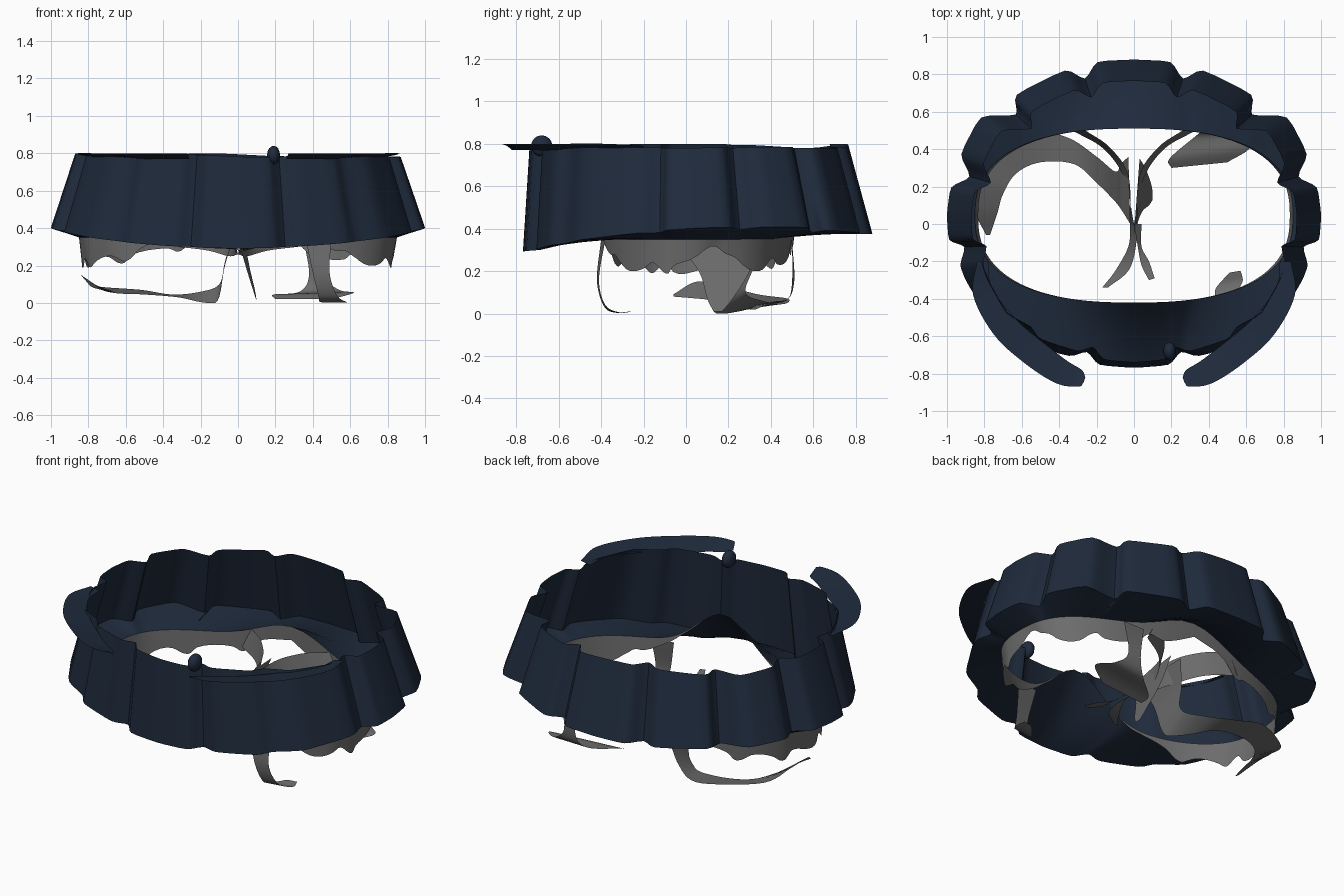
import bpy, bmesh, math
from mathutils import Vector

if "Cube" in bpy.data.objects:
    bpy.data.objects.remove(bpy.data.objects["Cube"])


def material(name, rgb):
    m = bpy.data.materials.new(name)
    m.diffuse_color = (*rgb, 1)
    m.use_nodes = True
    m.node_tree.nodes["Principled BSDF"].inputs["Base Color"].default_value = m.diffuse_color
    return m


NAVY = material("navy", (0.0135, 0.0235, 0.045))
GREY = material("grey", (0.15, 0.15, 0.15))


def grid_object(name, rows, mat, closed=False, angle=45):
    """Skin a list of equally long point rows with quads."""
    bm = bmesh.new()
    vs = [[bm.verts.new(p) for p in r] for r in rows]
    n = len(rows)
    for i in range(n if closed else n - 1):
        a, b = vs[i], vs[(i + 1) % n]
        for j in range(len(a) - 1):
            bm.faces.new((a[j], b[j], b[j + 1], a[j + 1]))
    bmesh.ops.recalc_face_normals(bm, faces=bm.faces[:])
    me = bpy.data.meshes.new(name)
    bm.to_mesh(me)
    bm.free()
    ob = bpy.data.objects.new(name, me)
    bpy.context.collection.objects.link(ob)
    me.materials.append(mat)
    bpy.ops.object.select_all(action='DESELECT')
    ob.select_set(True)
    bpy.context.view_layer.objects.active = ob
    bpy.ops.object.shade_smooth_by_angle(angle=math.radians(angle))
    return ob


def smooth_path(pts, steps=6):
    """Catmull-Rom curve through the points."""
    p = [Vector(q) for q in pts]
    p = [p[0] * 2 - p[1]] + p + [p[-1] * 2 - p[-2]]
    out = []
    for i in range(1, len(p) - 2):
        a, b, c, d = p[i - 1:i + 3]
        for k in range(steps):
            t = k / steps
            out.append(0.5 * (2 * b + (c - a) * t + (2 * a - 5 * b + 4 * c - d) * t * t
                              + (3 * b - a - 3 * c + d) * t ** 3))
    return out + [p[-2]]


def sheet(name, edge_a, edge_b, mat, sx=1):
    """Thin curved sheet between two edge curves."""
    flip = lambda e: [(x * sx, y, max(z, 0)) for x, y, z in smooth_path(e)]
    return grid_object(name, list(zip(flip(edge_a), flip(edge_b))), mat)


def bell(v, centre, width):
    return math.exp(-((v - centre) / width) ** 2)


# Pleated hem outline, right half from front to back, then mirrored
half = [(0, -.77), (.19, -.755), (.25, -.68), (.34, -.71), (.58, -.64), (.63, -.57),
        (.78, -.5), (.9, -.3), (.93, -.22), (.9, -.12), (.99, -.09), (1, .05),
        (.98, .2), (.87, .25), (.93, .37), (.82, .58), (.62, .58), (.64, .69),
        (.36, .83), (.26, .77), (.2, .87), (0, .88)]
hem = half + [(-x, y) for x, y in half[-2:0:-1]]
outline = []
for i, (x, y) in enumerate(hem):
    x2, y2 = hem[(i + 1) % len(hem)]
    outline += [(x + (x2 - x) * k / 4, y + (y2 - y) * k / 4) for k in range(4)]
# Soften the folds a little
n = len(outline)
outline = [tuple(.2 * outline[i - 1][c] + .6 * outline[i][c] + .2 * outline[(i + 1) % n][c]
                 for c in (0, 1)) for i in range(n)]
reach = max(x for x, y in outline)
outline = [(x / reach, y) for x, y in outline]


def opening(x, y):
    """Point of the inner opening facing an outline point; lip arches at front and back."""
    a = math.atan2((y - .045) / .82, x)
    c, s = math.cos(a), math.sin(a)
    px = .85 * math.copysign(abs(c) ** .8, c)
    py = .045 + .465 * math.copysign(abs(s) ** .8, s)
    lift = .25 * bell(px, .04, .24) if y < 0 else .15 * bell(px, 0, .3)
    return Vector((px, py, .35 + lift))


# Pleated band: flared wall, then the shelf turning in to the opening
rows, fringe = [], []
for i, (x, y) in enumerate(outline):
    zb = .33 + .05 * y + .07 * x * x
    ys = .87 if y > 0 else .96
    low = Vector((x, y, zb))
    top = Vector((x * .87, y * ys, .79 + .01 * math.sin(5 * x + 3 * y)))
    inner = opening(x, y)
    shelf = low.lerp(inner, .5)
    shelf.z = .5 * (zb + .35) + .25 * (inner.z - .35)
    rows.append([top, top.lerp(low, .5), low, shelf, inner])
    # Ragged fringe, deepest at the sides, with a notch on the right
    fade = min(1, max(0, (inner.y + .42) / .1))
    drop = fade * (.13 * abs(inner.x / .85) ** .7 + .025 * math.sin(i * .56) + .01)
    if inner.x > 0:
        drop *= 1 - .8 * bell(inner.y, .13, .09)
    if inner.y > .3:
        drop += .07 * bell(inner.x, 0, .3)
    end = Vector((inner.x * .98, inner.y, inner.z - max(drop, .003)))
    fringe.append([inner, inner.lerp(end, .5), end])
grid_object("pleated_band", rows, NAVY, closed=True)
grid_object("ragged_fringe", fringe, GREY, closed=True)

# Loose rim strips lying over the front corners
for side, sx in (("left", -1), ("right", 1)):
    sheet(side + "_rim_strip",
          [(.84, -.2, .79), (.86, -.38, .80), (.75, -.59, .80), (.59, -.74, .80),
           (.42, -.85, .80), (.30, -.87, .80), (.27, -.85, .80)],
          [(.78, -.2, .78), (.76, -.34, .78), (.63, -.51, .78), (.49, -.63, .77),
           (.36, -.73, .77), (.28, -.78, .77), (.26, -.82, .77)], NAVY, sx)

# Small lump on the front rim
bpy.ops.mesh.primitive_uv_sphere_add(segments=12, ring_count=8, radius=1, location=(.19, -.68, .79))
lump = bpy.context.object
lump.name = "rim_lump"
lump.scale = (.035, .05, .05)
lump.data.materials.append(NAVY)
bpy.ops.object.shade_smooth_by_angle()

# Left eye-shaped rim, ending in the upright centre wall
sheet("left_lower_rim",
      [(-.79, -.06, .09), (-.84, .05, .15), (-.82, .18, .13), (-.76, .34, .09), (-.52, .48, .07),
       (-.35, .46, .045), (-.2, .36, .06), (-.1, .28, .10), (-.07, .32, .22), (-.03, .36, .36)],
      [(-.77, -.06, .08), (-.73, .06, .07), (-.70, .16, .06), (-.63, .27, .05), (-.5, .33, .045),
       (-.32, .32, .03), (-.2, .22, .005), (-.11, .13, .01), (-.07, .08, .2), (-.02, .0, .35)], GREY)
# Right centre wall
sheet("right_centre_wall",
      [(.03, .35, .36), (.06, .3, .2), (.09, .22, .07), (.1, .17, .01)],
      [(.0, -.05, .34), (.04, .06, .2), (.08, .1, .07), (.1, .13, .01)], GREY)

# Forked centre bridge: two arms to the back edge, two prongs to the front
for side, s in (("left", -1), ("right", 1)):
    sheet(side + "_bridge_arm",
          [(.26 * s, .50, .42), (.13 * s, .41, .41), (.03 * s, .26, .38), (.02 * s, .0, .32)],
          [(.32 * s, .495, .30), (.16 * s, .40, .28), (.05 * s, .24, .25), (0, .0, .26)], GREY)
sheet("left_prong", [(-.02, 0, .31), (-.03, -.12, .30), (-.1, -.25, .29), (-.17, -.34, .30)],
      [(.01, 0, .27), (.01, -.12, .28), (-.03, -.25, .29), (-.14, -.34, .30)], GREY)
sheet("right_prong", [(.0, 0, .31), (.02, -.12, .30), (.04, -.22, .29), (.08, -.3, .30)],
      [(.04, 0, .27), (.04, -.12, .28), (.08, -.2, .29), (.11, -.29, .30)], GREY)

# Hanging tongues at the back right and front right
sheet("back_right_tongue",
      [(.35, .5, .34), (.38, .51, .15), (.33, .47, .06), (.19, .35, .045), (.2, .3, .02)],
      [(.49, .5, .34), (.46, .5, .15), (.54, .48, .07), (.62, .41, .055), (.5, .33, .02)], GREY)
sheet("front_right_tongue",
      [(.36, -.40, .35), (.40, -.42, .16), (.43, -.39, .04), (.44, -.34, .005), (.51, -.26, .01)],
      [(.50, -.38, .35), (.49, -.41, .16), (.53, -.38, .04), (.58, -.31, .005), (.57, -.25, .01)], GREY)
